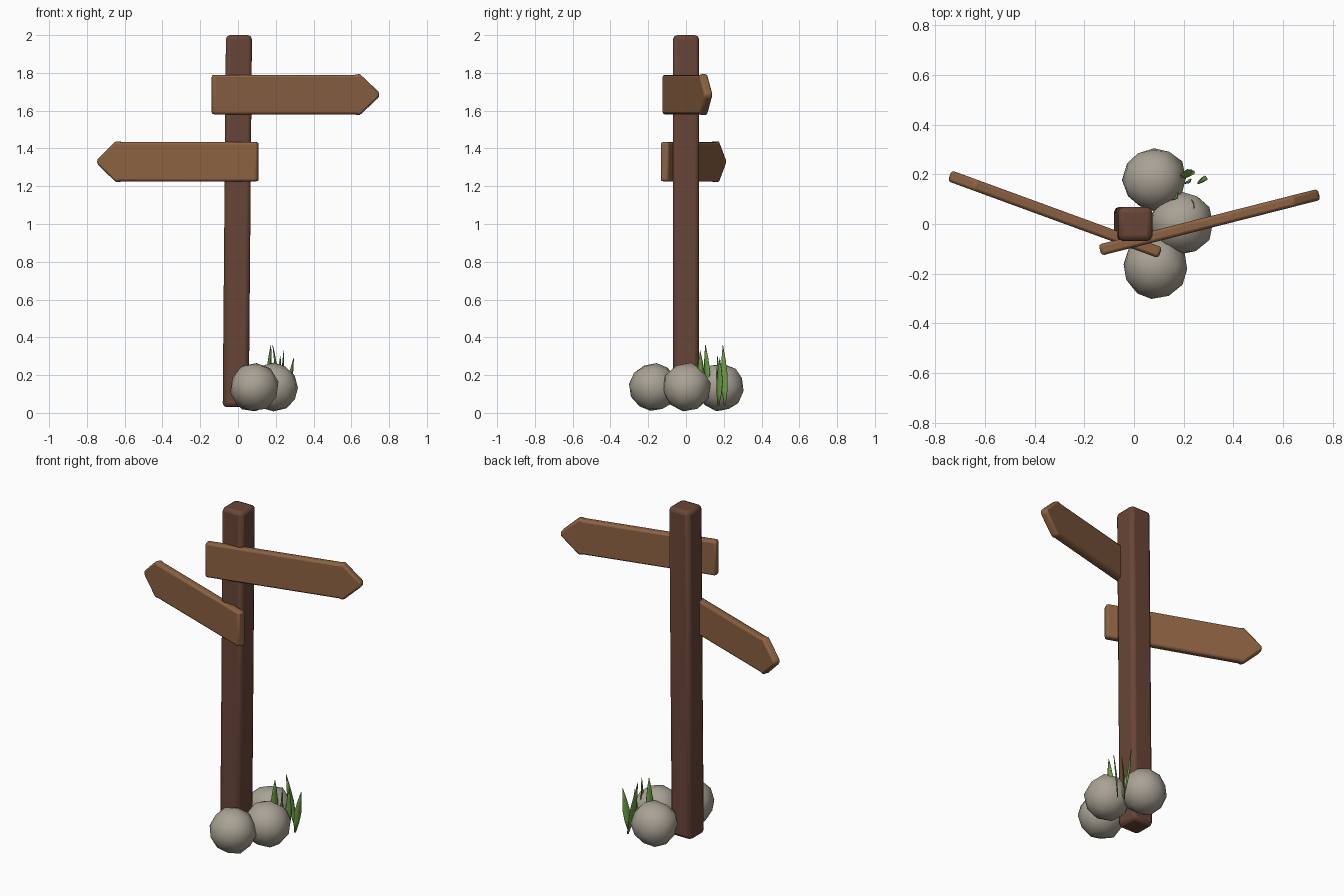
import bpy, bmesh, math, random
from mathutils import Vector, Matrix

random.seed(4)
if bpy.data.objects.get("Cube"):
    bpy.data.objects.remove(bpy.data.objects["Cube"], do_unlink=True)


def material(name, rgb):
    m = bpy.data.materials.new(name)
    m.use_nodes = True
    m.diffuse_color = (*rgb, 1)
    m.node_tree.nodes["Principled BSDF"].inputs["Base Color"].default_value = (*rgb, 1)
    return m


dark_wood = material("dark wood", (0.14, 0.06, 0.038))
light_wood = material("light wood", (0.262, 0.122, 0.055))
stone = material("grey stone", (0.40, 0.365, 0.30))
leaf = material("grass green", (0.15, 0.32, 0.06))


def finish(bm, name, mat, bevel=0, angle=35):
    bmesh.ops.recalc_face_normals(bm, faces=bm.faces)
    mesh = bpy.data.meshes.new(name)
    bm.to_mesh(mesh)
    bm.free()
    mesh.materials.append(mat)
    ob = bpy.data.objects.new(name, mesh)
    bpy.context.collection.objects.link(ob)
    if bevel:
        mod = ob.modifiers.new("rounded edges", "BEVEL")
        mod.width, mod.segments, mod.limit_method = bevel, 2, "ANGLE"
        mod.angle_limit = math.radians(20)
    bpy.ops.object.select_all(action="DESELECT")
    ob.select_set(True)
    bpy.context.view_layer.objects.active = ob
    bpy.ops.object.shade_smooth_by_angle(angle=math.radians(angle))
    return ob


# Slightly leaning square post
bm = bmesh.new()
bmesh.ops.create_cube(bm, size=1)
for v in bm.verts:
    top = v.co.z > 0
    v.co = (v.co.x * 0.138 + (0.005 if top else -0.012), v.co.y * 0.138, 2.0 if top else 0.03)
finish(bm, "post", dark_wood, 0.022)


# Arrow boards: outline along the board, extruded to its thickness
def sign(name, start, end, z):
    a, b = Vector((*start, z)), Vector((*end, z))
    length, along = (b - a).length, (b - a).normalized()
    side = Vector((-along.y, along.x, 0))
    half = [(0, 0.104), (length - 0.13, 0.104), (length - 0.108, 0.111), (length, 0.012)]
    outline = half + [(u, -h) for u, h in reversed(half)]
    bm = bmesh.new()
    verts = [bm.verts.new(a + along * u + Vector((0, 0, h)) - side * 0.023) for u, h in outline]
    face = bm.faces.new(verts)
    res = bmesh.ops.extrude_face_region(bm, geom=[face])
    moved = [g for g in res["geom"] if isinstance(g, bmesh.types.BMVert)]
    bmesh.ops.translate(bm, verts=moved, vec=side * 0.046)
    finish(bm, name, light_wood, 0.014)


sign("upper_sign", (-0.137, -0.105), (0.745, 0.119), 1.685)
sign("lower_sign", (0.106, -0.116), (-0.742, 0.194), 1.33)

# Rounded stones with a slightly uneven surface
for name, x, y in (("front_rock", 0.085, -0.172), ("side_rock", 0.19, 0.005), ("back_rock", 0.082, 0.18)):
    bm = bmesh.new()
    bmesh.ops.create_icosphere(bm, subdivisions=2, radius=0.13)
    turn = Matrix.Rotation(random.uniform(0, 3), 3, "Z") @ Matrix.Rotation(0.5, 3, "X")
    for v in bm.verts:
        v.co = turn @ v.co * random.uniform(0.96, 1.03) + Vector((x, y, 0.135))
        v.co.z = max(v.co.z, 0)
    finish(bm, name, stone, angle=60)


# Thin folded grass blades tapering at both ends
def blade(name, base, tip, width, turn):
    base, tip = Vector(base), Vector(tip)
    across = Vector((math.cos(turn), math.sin(turn), 0))
    fold = Vector((-across.y, across.x, 0)) * 0.25
    bm = bmesh.new()
    rows = []
    for t, w in ((0, 0.25), (0.25, 0.8), (0.5, 1), (0.75, 0.6), (1, 0.03)):
        centre = base.lerp(tip, t)
        half = width * w / 2
        rows.append([bm.verts.new(centre + (across * s + fold * abs(s)) * half) for s in (-1, 0, 1)])
    for low, high in zip(rows, rows[1:]):
        for i in range(2):
            bm.faces.new((low[i], low[i + 1], high[i + 1], high[i]))
    ob = finish(bm, name, leaf)
    mod = ob.modifiers.new("thickness", "SOLIDIFY")
    mod.thickness = 0.003


blade("grass_blade_1", (0.165, 0.112, 0.10), (0.175, 0.102, 0.36), 0.04, 0.9)
blade("grass_blade_2", (0.24, 0.087, 0.10), (0.244, 0.075, 0.33), 0.038, 1.8)
blade("grass_blade_3", (0.245, 0.205, 0.04), (0.185, 0.195, 0.36), 0.04, 1.2)
blade("grass_blade_4", (0.262, 0.17, 0.04), (0.296, 0.178, 0.29), 0.042, 0.9)
blade("grass_blade_5", (0.215, 0.17, 0.04), (0.225, 0.165, 0.30), 0.034, 0.6)
